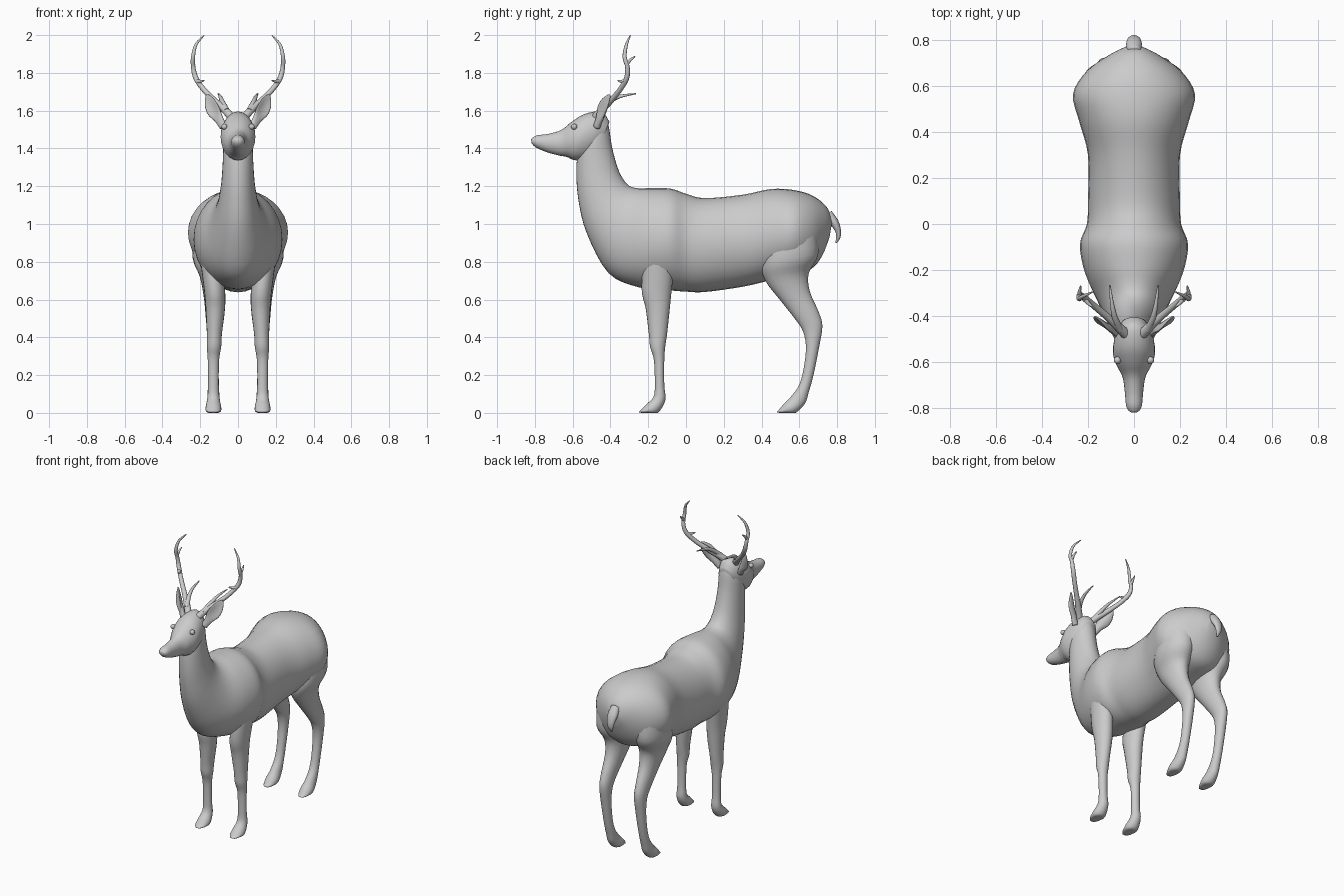
import bpy, bmesh, math
from mathutils import Vector, Matrix


def smooth_path(pts, sub):
    """Catmull-Rom interpolation of tuples of any length."""
    out = []
    for i in range(len(pts) - 1):
        p0, p1, p2 = pts[max(i - 1, 0)], pts[i], pts[i + 1]
        p3 = pts[min(i + 2, len(pts) - 1)]
        for k in range(sub):
            t = k / sub
            out.append(tuple(0.5 * (2 * b + (c - a) * t + (2 * a - 5 * b + 4 * c - d) * t * t
                                    + (3 * b - a - 3 * c + d) * t ** 3)
                             for a, b, c, d in zip(p0, p1, p2, p3)))
    return out + [pts[-1]]


def loft(name, stations, n=24, sub=4, mirror=False, matrix=None, cup=0.0, floor=False):
    """Skin oval rings. Station: y, z of one edge, y, z of the other, half width, centre x."""
    bm = bmesh.new()
    rings = []
    for ay, az, by, bz, w, cx in smooth_path(stations, sub):
        ring = []
        for i in range(n):
            t = 2 * math.pi * i / n
            c, s = math.cos(t), math.sin(t)
            x = w * c
            y = (ay + by) / 2 + (ay - by) / 2 * s - cup * x * x
            z = (az + bz) / 2 + (az - bz) / 2 * s
            ring.append(bm.verts.new((x + cx, y, max(z, 0) if floor else z)))
        rings.append(ring)
    for r, q in zip(rings, rings[1:]):
        for i in range(n):
            j = (i + 1) % n
            bm.faces.new((r[i], r[j], q[j], q[i]))
    bm.faces.new(rings[0])
    bm.faces.new(rings[-1])
    bmesh.ops.recalc_face_normals(bm, faces=bm.faces)
    if matrix:
        bm.transform(matrix)
    for f in bm.faces:
        f.smooth = True
    me = bpy.data.meshes.new(name)
    bm.to_mesh(me)
    bm.free()
    ob = bpy.data.objects.new(name, me)
    bpy.context.collection.objects.link(ob)
    if mirror:
        ob.modifiers.new("mirror", 'MIRROR').use_mirror_merge = False
    return ob


# Torso and neck, rump to throat
loft("body", [
    (.775, 1.02, .76, .93, .04, 0), (.745, 1.09, .72, .83, .11, 0),
    (.67, 1.15, .66, .76, .205, 0), (.57, 1.18, .56, .73, .265, 0),
    (.45, 1.185, .44, .70, .238, 0), (.30, 1.155, .30, .668, .20, 0),
    (.10, 1.137, .10, .64, .20, 0), (.0, 1.16, .0, .642, .205, 0),
    (-.08, 1.187, -.10, .65, .235, 0), (-.18, 1.19, -.25, .665, .212, 0),
    (-.26, 1.19, -.41, .74, .155, 0), (-.31, 1.21, -.525, .95, .112, 0),
    (-.355, 1.28, -.57, 1.13, .09, 0), (-.39, 1.40, -.58, 1.28, .08, 0),
    (-.41, 1.52, -.57, 1.40, .075, 0), (-.44, 1.58, -.54, 1.50, .055, 0)], n=32)

# Head, nape to nose
loft("head", [
    (-.405, 1.54, -.46, 1.40, .055, 0), (-.445, 1.593, -.53, 1.345, .082, 0),
    (-.53, 1.585, -.59, 1.338, .092, 0), (-.60, 1.545, -.63, 1.355, .075, 0),
    (-.66, 1.498, -.67, 1.362, .05, 0), (-.73, 1.477, -.73, 1.378, .04, 0),
    (-.785, 1.47, -.785, 1.40, .035, 0), (-.812, 1.458, -.807, 1.415, .025, 0),
    (-.82, 1.448, -.817, 1.428, .012, 0)])

# Eyes
for side, x in (("left", -.072), ("right", .072)):
    bpy.ops.mesh.primitive_uv_sphere_add(segments=16, ring_count=10, radius=.016,
                                         location=(x, -.592, 1.515))
    bpy.context.object.name = side + "_eye"
    bpy.ops.object.shade_smooth()

# Ears: cupped leaf built upright, then tilted outward
zl = Vector((.44, .33, .83)).normalized()
xl = Vector((.70, .45, -.50))
xl = (xl - zl * xl.dot(zl)).normalized()
yl = zl.cross(xl)
ear_frame = Matrix.Translation((.085, -.465, 1.53)) @ Matrix((xl, yl, zl)).transposed().to_4x4()
loft("ears", [
    (-.018, -.02, .018, -.02, .02, 0), (-.016, .03, .016, .03, .026, 0),
    (-.010, .08, .010, .08, .04, 0), (-.008, .13, .008, .13, .036, 0),
    (-.005, .17, .005, .17, .018, 0), (-.002, .185, .002, .185, .004, 0)],
    n=16, mirror=True, matrix=ear_frame, cup=9)

# Front legs, shoulder to hoof
loft("front_legs", [
    (-.22, .88, -.05, .88, .06, .15), (-.235, .66, -.075, .66, .056, .125),
    (-.213, .55, -.086, .55, .051, .12), (-.197, .42, -.10, .42, .04, .125),
    (-.19, .35, -.11, .35, .038, .127), (-.17, .28, -.115, .28, .030, .13),
    (-.165, .15, -.115, .15, .028, .13), (-.172, .085, -.11, .065, .033, .13),
    (-.21, .045, -.15, 0, .042, .13), (-.24, .015, -.20, 0, .034, .13),
    (-.252, .004, -.235, 0, .016, .13)], n=20, mirror=True, floor=True)

# Hind legs, thigh to hoof
loft("hind_legs", [
    (.44, .97, .69, 1.0, .11, .13), (.40, .80, .70, .84, .098, .142),
    (.42, .70, .65, .74, .072, .13), (.50, .595, .655, .645, .054, .128),
    (.575, .50, .70, .54, .042, .13), (.62, .43, .722, .46, .036, .13),
    (.635, .34, .703, .34, .032, .13), (.62, .22, .675, .20, .028, .13),
    (.595, .14, .65, .11, .030, .13), (.55, .08, .63, .05, .034, .13),
    (.52, .05, .58, 0, .041, .13), (.49, .015, .535, 0, .032, .13),
    (.478, .004, .495, 0, .016, .13)], n=20, mirror=True, floor=True)

# Tail
loft("tail", [
    (.77, 1.07, .73, 1.03, .03, 0), (.805, 1.02, .765, .995, .034, 0),
    (.82, .97, .79, .96, .026, 0), (.818, .93, .795, .93, .018, 0),
    (.80, .90, .79, .90, .006, 0)], n=16)

# Antlers: main beam and tines, each point is x, y, z, radius
branches = [
    [(.035, -.48, 1.565, .022), (.07, -.445, 1.605, .02), (.12, -.40, 1.65, .016),
     (.18, -.35, 1.71, .014), (.222, -.315, 1.77, .014), (.237, -.31, 1.83, .012),
     (.238, -.325, 1.885, .011), (.222, -.315, 1.95, .008), (.18, -.295, 1.998, .003)],
    [(.06, -.46, 1.60, .016), (.082, -.41, 1.645, .013), (.095, -.35, 1.675, .009),
     (.105, -.265, 1.69, .003)],
    [(.215, -.325, 1.755, .012), (.198, -.345, 1.755, .008), (.18, -.36, 1.76, .003)],
    [(.237, -.315, 1.845, .011), (.237, -.295, 1.868, .008), (.232, -.27, 1.888, .003)],
]
cu = bpy.data.curves.new("antlers", 'CURVE')
cu.dimensions = '3D'
cu.bevel_depth = 1.0
cu.bevel_resolution = 3
cu.use_fill_caps = True
for side in (1, -1):
    for branch in branches:
        pts = smooth_path(branch, 4)
        sp = cu.splines.new('POLY')
        sp.points.add(len(pts) - 1)
        for p, (x, y, z, r) in zip(sp.points, pts):
            p.co = (side * x, y, z, 1)
            p.radius = r
        sp.use_smooth = True
bpy.context.collection.objects.link(bpy.data.objects.new("antlers", cu))
